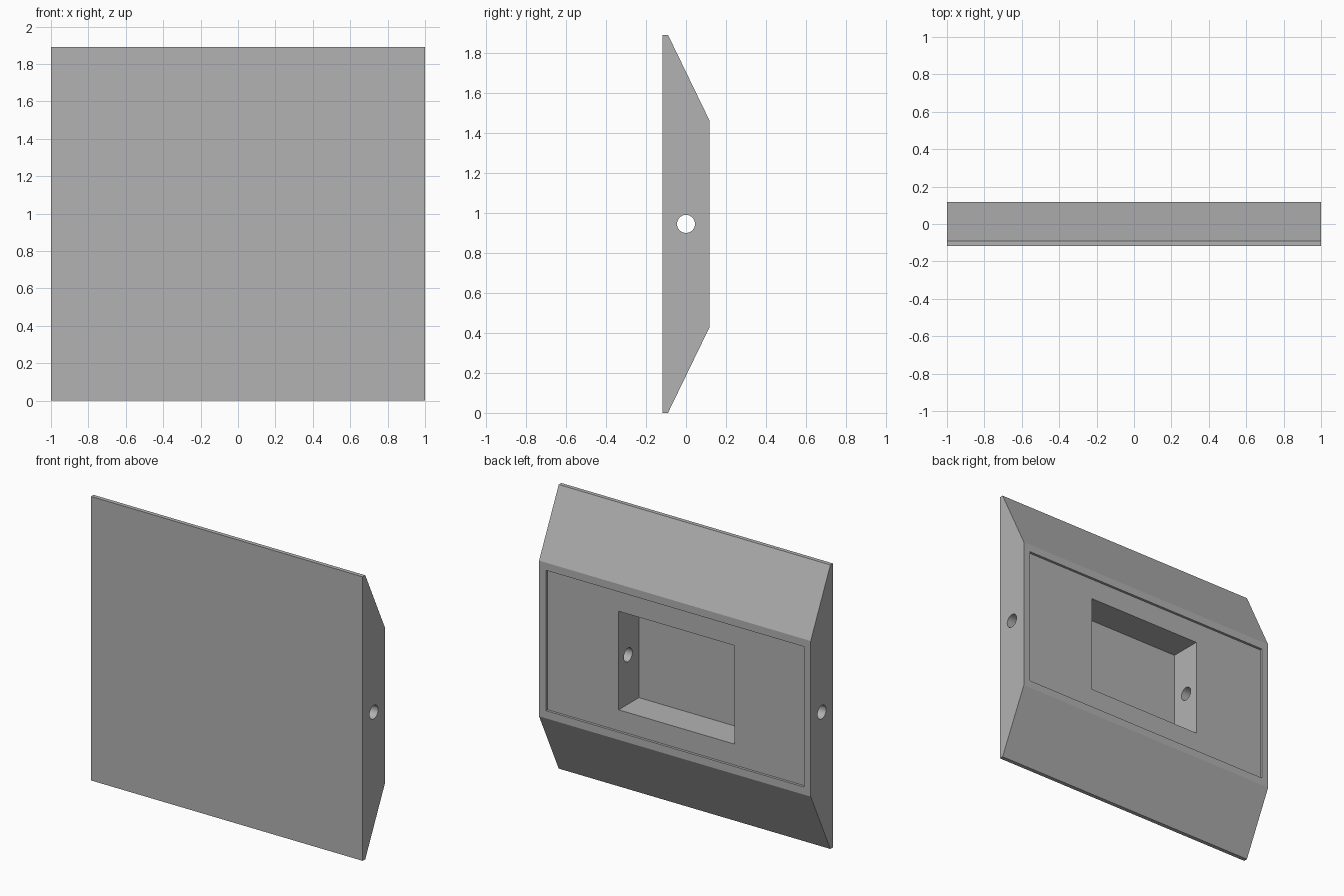
import bpy
import bmesh
import math

default = bpy.data.objects.get("Cube")
if default:
    bpy.data.objects.remove(default, do_unlink=True)

HALF_DEPTH = 0.117
HEIGHT = 1.89
MID = HEIGHT / 2

# Plain grey finish
grey = bpy.data.materials.new("plain_grey")
grey.use_nodes = True
grey.diffuse_color = (0.448, 0.448, 0.448, 1)
grey.node_tree.nodes["Principled BSDF"].inputs["Base Color"].default_value = grey.diffuse_color


def add_object(name, bm):
    mesh = bpy.data.meshes.new(name)
    bmesh.ops.recalc_face_normals(bm, faces=bm.faces)
    bm.to_mesh(mesh)
    bm.free()
    mesh.materials.append(grey)
    obj = bpy.data.objects.new(name, mesh)
    bpy.context.collection.objects.link(obj)
    return obj


def box_cutter(name, half_x, half_z, floor_y):
    """Box that opens through the back and stops at floor_y."""
    bm = bmesh.new()
    bmesh.ops.create_cube(bm, size=1)
    top_y = HALF_DEPTH + 0.1
    bmesh.ops.scale(bm, vec=(2 * half_x, top_y - floor_y, 2 * half_z), verts=bm.verts)
    bmesh.ops.translate(bm, vec=(0, (top_y + floor_y) / 2, MID), verts=bm.verts)
    return add_object(name, bm)


# Body: side profile with sloped top and bottom, extruded along x
profile = [(-HALF_DEPTH, 0), (-0.09, 0), (HALF_DEPTH, 0.427),
           (HALF_DEPTH, HEIGHT - 0.427), (-0.09, HEIGHT), (-HALF_DEPTH, HEIGHT)]
bm = bmesh.new()
side = bm.faces.new([bm.verts.new((-1, y, z)) for y, z in profile])
end = bmesh.ops.extrude_face_region(bm, geom=[side])["geom"]
bmesh.ops.translate(bm, vec=(2, 0, 0), verts=[v for v in end if isinstance(v, bmesh.types.BMVert)])
body = add_object("housing_body", bm)

# Shallow cover recess, deep central pocket and cable hole
recess = box_cutter("cover_recess_cutter", 0.95, 0.467, HALF_DEPTH - 0.017)
pocket = box_cutter("pocket_cutter", 0.426, 0.328, -0.113)
bpy.ops.mesh.primitive_cylinder_add(vertices=48, radius=0.045, depth=2.4,
                                    location=(0, 0, MID), rotation=(0, math.pi / 2, 0))
hole = bpy.context.object
hole.name = "cable_hole_cutter"
hole.data.materials.append(grey)

for cutter in (recess, pocket, hole):
    mod = body.modifiers.new(cutter.name, "BOOLEAN")
    mod.operation = "DIFFERENCE"
    mod.solver = "EXACT"
    mod.object = cutter
    bpy.ops.object.select_all(action="DESELECT")
    body.select_set(True)
    bpy.context.view_layer.objects.active = body
    bpy.ops.object.modifier_apply(modifier=mod.name)
    bpy.data.objects.remove(cutter, do_unlink=True)

# Smooth the hole walls, keep the edges crisp
bpy.ops.object.shade_smooth_by_angle(angle=math.radians(20))
